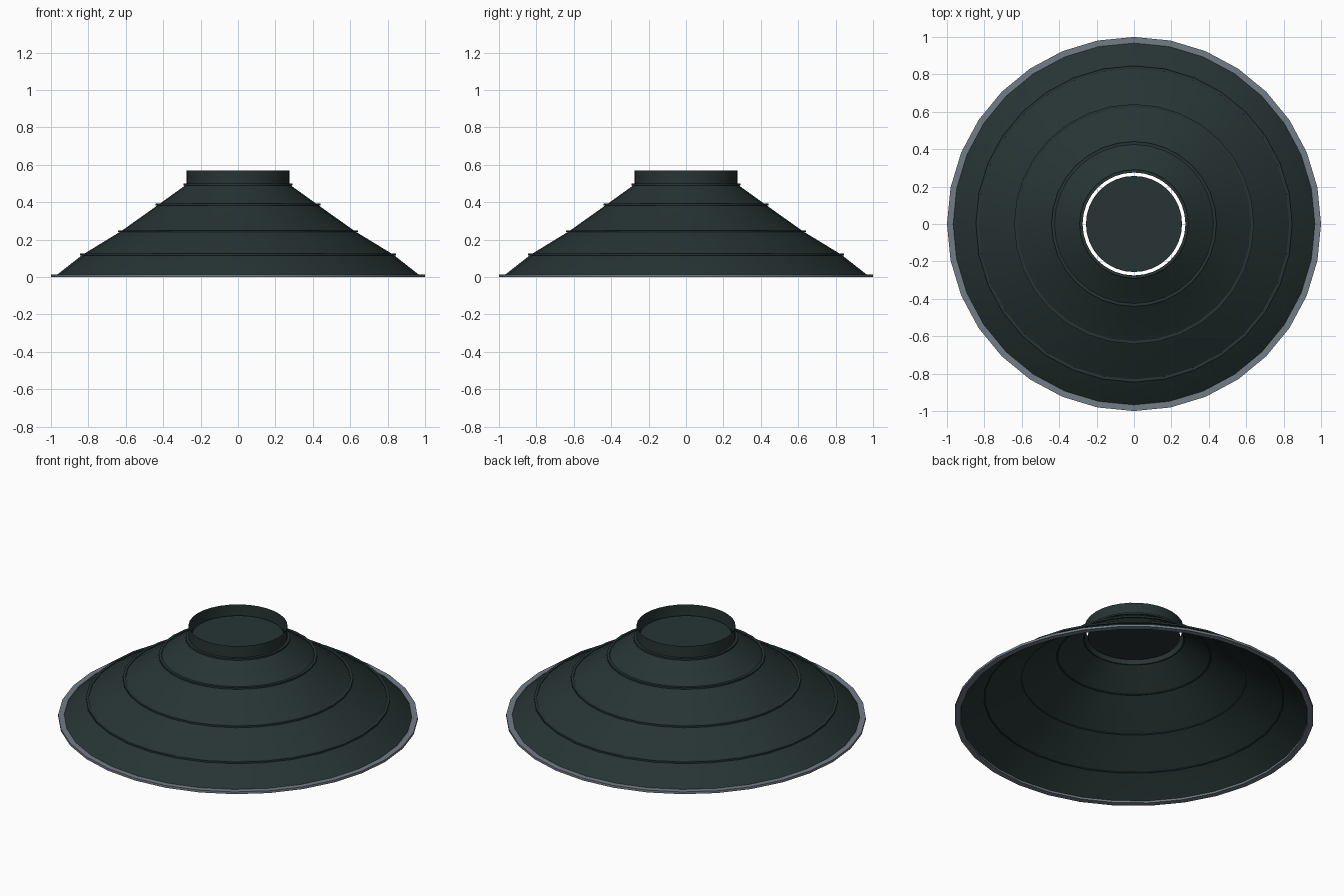
import bpy, bmesh, math

cube = bpy.data.objects.get("Cube")
if cube:
    bpy.data.objects.remove(cube)

SIDES = 32


def material(name, color):
    m = bpy.data.materials.new(name)
    m.use_nodes = True
    m.diffuse_color = (*color, 1)
    bsdf = next(n for n in m.node_tree.nodes if n.type == 'BSDF_PRINCIPLED')
    bsdf.inputs["Base Color"].default_value = (*color, 1)
    return m


green = material("dark green enamel", (0.02, 0.034, 0.034))
grey = material("grey metal", (0.17, 0.20, 0.24))


def lathe(name, profile, mat, closed=False):
    """Revolve a (radius, height) profile, listed bottom to top on the outside."""
    bm = bmesh.new()
    rings = []
    for r, z in profile:
        rings.append([bm.verts.new((r * math.cos(math.tau * i / SIDES),
                                    r * math.sin(math.tau * i / SIDES), z))
                      for i in range(SIDES)])
    pairs = list(zip(rings, rings[1:]))
    if closed:
        pairs.append((rings[-1], rings[0]))
    for low, high in pairs:
        for i in range(SIDES):
            j = (i + 1) % SIDES
            bm.faces.new((low[i], low[j], high[j], high[i]))
    return finish(name, bm, mat)


def finish(name, bm, mat):
    mesh = bpy.data.meshes.new(name)
    bm.to_mesh(mesh)
    bm.free()
    mesh.materials.append(mat)
    obj = bpy.data.objects.new(name, mesh)
    bpy.context.collection.objects.link(obj)
    bpy.ops.object.select_all(action='DESELECT')
    obj.select_set(True)
    bpy.context.view_layer.objects.active = obj
    bpy.ops.object.shade_smooth_by_angle(angle=math.radians(30))
    return obj


# Flared shade, a thin open shell in four tiers
tiers = [(0.83, 0.12), (0.625, 0.245), (0.425, 0.387), (0.275, 0.495)]
lathe("shade", [(0.97, 0.01)] + tiers, green)

# Raised bead around the top of each tier
for n, (r, z) in enumerate(tiers, 1):
    lathe(f"bead_{n}", [(r, z - 0.005), (r + 0.016, z - 0.005),
                        (r + 0.016, z + 0.005), (r, z + 0.005)], green, closed=True)

# Flat rim band around the open bottom
lathe("rim", [(0.967, 0), (1, 0), (1, 0.014), (0.967, 0.014)], grey, closed=True)

# Thin collar around the neck
lathe("collar", [(0.275, 0.49), (0.275, 0.57)], green)

# Loose disc inside the collar, leaving a narrow gap all round
bm = bmesh.new()
bmesh.ops.create_circle(bm, cap_ends=True, segments=SIDES, radius=0.257)
disc = finish("neck_disc", bm, green)
disc.location.z = 0.51
